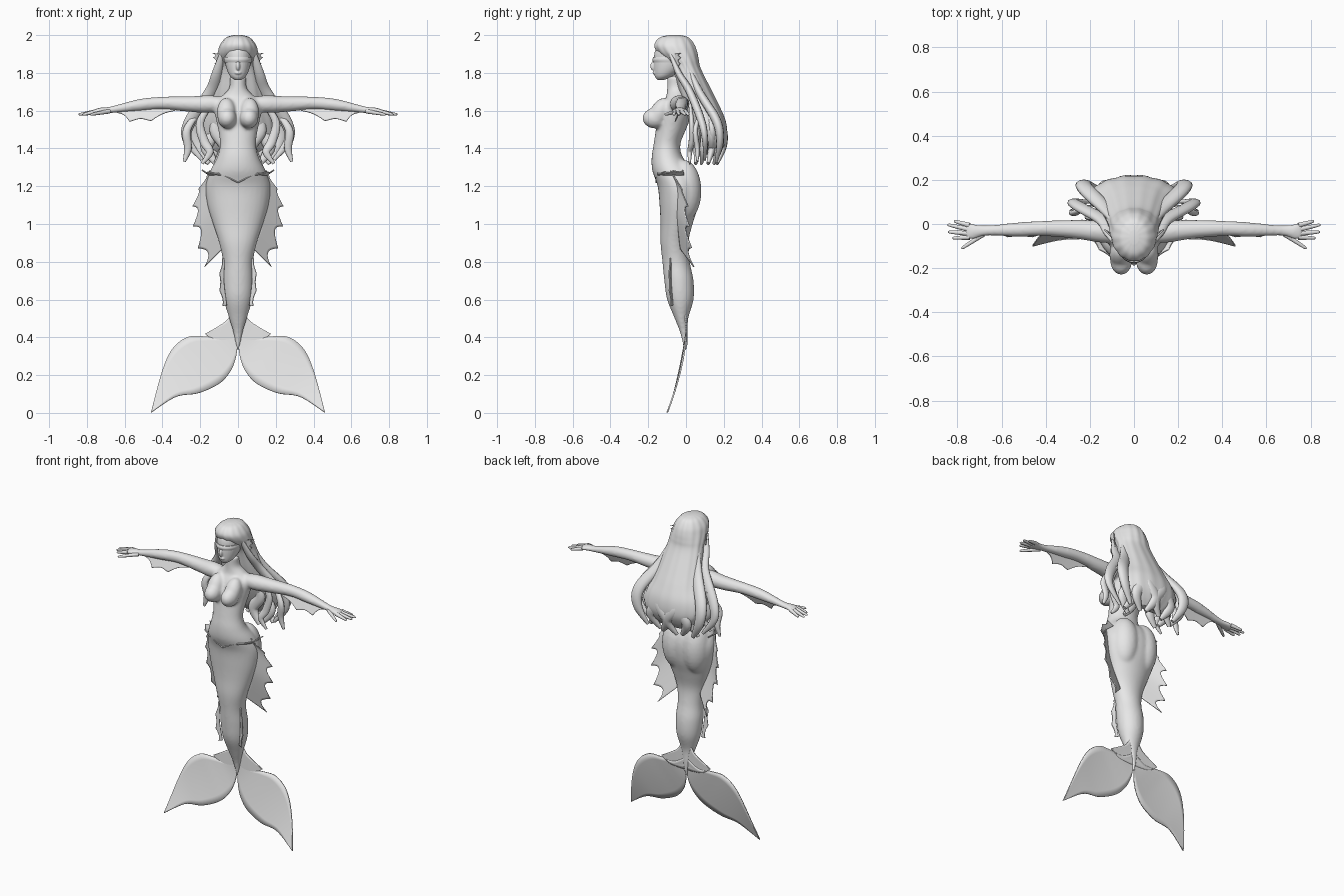
import bpy, bmesh, math
from mathutils import Vector, Matrix

cube = bpy.data.objects.get("Cube")
if cube:
    bpy.data.objects.remove(cube, do_unlink=True)

shade = .8
grey = bpy.data.materials.new("plain_grey")
grey.use_nodes = True
grey.diffuse_color = (shade, shade, shade, 1)
for node in grey.node_tree.nodes:
    if node.type == 'BSDF_PRINCIPLED':
        node.inputs["Base Color"].default_value = grey.diffuse_color
X, Z = Vector((1, 0, 0)), Vector((0, 0, 1))


def spline(rows, count):
    """Resample rows of numbers evenly along a smooth spline."""
    rows = [Vector(row) for row in rows]
    last = len(rows) - 1
    result = []
    for i in range(count):
        place = i / (count - 1) * last
        k = min(int(place), last - 1)
        f = place - k
        b, c = rows[k], rows[k + 1]
        before = (c - rows[max(k - 1, 0)]) / 2
        after = (rows[min(k + 2, last)] - b) / 2
        smooth = f * f * (3 - 2 * f)
        result.append(b.lerp(c, smooth) + before * f * (1 - f) ** 2 - after * f * f * (1 - f))
    return result


def sweep(bm, rows, ref=X, axis=None, sides=16, step=5, ripple=0, waves=1):
    """Closed skin along rows of x, y, z, radius along ref, other radius."""
    points = spline(rows, (len(rows) - 1) * step + 1)
    mids = [Vector(point[:3]) for point in points]
    rings = []
    for i, (point, mid) in enumerate(zip(points, mids)):
        ahead, behind = mids[min(i + 1, len(mids) - 1)], mids[max(i - 1, 0)]
        tangent = axis or (ahead - behind).normalized()
        u = (ref - tangent * ref.dot(tangent)).normalized()
        v = tangent.cross(u)
        ring = []
        for j in range(sides):
            a = math.tau * j / sides
            swell = 1 + ripple * math.cos(waves * a)
            offset = u * point[3] * math.cos(a) + v * point[4] * math.sin(a)
            ring.append(bm.verts.new(mid + offset * swell))
        rings.append(ring)
    for lower, upper in zip(rings, rings[1:]):
        for j in range(sides):
            n = (j + 1) % sides
            bm.faces.new((lower[j], lower[n], upper[n], upper[j]))
    bm.faces.new(rings[0])
    bm.faces.new(rings[-1])


def column(bm, rows, **options):
    """Upright skin from rows of height, half width, front y, back y."""
    rows = [(0, (front + back) / 2, z, width, (back - front) / 2) for z, width, front, back in rows]
    sweep(bm, rows, axis=Z, **options)


def ball(bm, centre, radii, tilt=0):
    matrix = Matrix.Translation(centre) @ Matrix.Rotation(tilt, 4, 'X') @ Matrix.Diagonal((*radii, 1))
    bmesh.ops.create_uvsphere(bm, u_segments=24, v_segments=16, radius=1, matrix=matrix)


def sheet(bm, root, edge, across=8):
    """Membrane between two edges with equally many points."""
    grid = []
    for inner, outer in zip(root, edge):
        grid.append([bm.verts.new(inner.lerp(outer, j / across)) for j in range(across + 1)])
    for row, following in zip(grid, grid[1:]):
        for j in range(across):
            bm.faces.new((row[j], row[j + 1], following[j + 1], following[j]))


def mirror(bm):
    copy = bmesh.ops.duplicate(bm, geom=bm.verts[:] + bm.edges[:] + bm.faces[:])["geom"]
    verts = [item for item in copy if isinstance(item, bmesh.types.BMVert)]
    bmesh.ops.scale(bm, vec=(-1, 1, 1), verts=verts)


def finish(bm, name, voxel=0, thick=0, soften=4):
    bmesh.ops.remove_doubles(bm, verts=bm.verts[:], dist=.0001)
    bmesh.ops.recalc_face_normals(bm, faces=bm.faces[:])
    mesh = bpy.data.meshes.new(name)
    bm.to_mesh(mesh)
    bm.free()
    mesh.materials.append(grey)
    obj = bpy.data.objects.new(name, mesh)
    bpy.context.scene.collection.objects.link(obj)
    bpy.ops.object.select_all(action='DESELECT')
    obj.select_set(True)
    bpy.context.view_layer.objects.active = obj
    bpy.ops.object.shade_smooth_by_angle(angle=math.radians(50))
    if voxel:
        remesh = obj.modifiers.new("blend", 'REMESH')
        remesh.mode, remesh.voxel_size, remesh.use_smooth_shade = 'VOXEL', voxel, True
        smooth = obj.modifiers.new("soften", 'SMOOTH')
        smooth.factor, smooth.iterations = .5, soften
    if thick:
        solid = obj.modifiers.new("thickness", 'SOLIDIFY')
        solid.thickness, solid.offset = thick, 0


def fin(name, root, lean, teeth):
    """Scalloped fins from rows of x, y, z, reach, leaning one way."""
    count = teeth * 8 + 1
    rows = spline(root, count)
    inner = [Vector(row[:3]) for row in rows]
    outer = []
    for i, row in enumerate(rows):
        scallop = 1 - .35 * abs(math.sin(math.pi * teeth * i / (count - 1)))
        outer.append(inner[i] + Vector(lean) * row[3] * scallop)
    bm = bmesh.new()
    sheet(bm, inner, outer)
    mirror(bm)
    finish(bm, name, thick=.006)


# Body: arms, bust and hips on both sides, then torso running into the tail
bm = bmesh.new()
sweep(bm, [(.09, -.04, 1.64, .035, .045), (.15, -.035, 1.635, .047, .05),
           (.25, -.025, 1.635, .042, .044), (.4, -.02, 1.64, .034, .035),
           (.52, -.025, 1.63, .032, .033), (.67, -.03, 1.605, .018, .024),
           (.73, -.034, 1.6, .016, .037), (.765, -.034, 1.592, .012, .038)], ref=Z)
ball(bm, (.058, -.165, 1.56), (.05, .066, .054))
ball(bm, (.062, -.14, 1.59), (.05, .05, .085), tilt=-.5)
ball(bm, (.07, -.012, 1.175), (.088, .094, .165))
mirror(bm)
column(bm, [(1.78, .045, -.1, -.01), (1.72, .047, -.1, 0), (1.675, .088, -.105, .015),
            (1.64, .13, -.125, .03), (1.58, .122, -.15, .03), (1.5, .105, -.16, 0),
            (1.42, .095, -.172, -.03), (1.35, .112, -.182, -.015), (1.28, .148, -.178, .05),
            (1.2, .172, -.15, .074), (1.1, .162, -.14, .066), (1, .132, -.135, .035),
            (.9, .1, -.135, .012), (.8, .08, -.125, .02), (.7, .083, -.115, .04),
            (.6, .075, -.1, .04), (.5, .047, -.06, .012), (.42, .024, -.03, .01),
            (.33, .008, -.011, .007)], sides=32)
finish(bm, "body_and_tail", voxel=.008, soften=9)

# Fingers and thumbs, each a tapered path from base to tip
bm = bmesh.new()
digits = [((.745, -.006), (.815, .013)), ((.745, -.025), (.845, -.003)), ((.745, -.043), (.843, -.036)),
          ((.745, -.06), (.822, -.064)), ((.68, -.045), (.782, -.112))]
for base, tip in digits:
    rows = []
    for part, radius in ((0, .012), (.45, .01), (.9, .007), (1, .002)):
        x, y = Vector(base).lerp(Vector(tip), part)
        rows.append((x, y, 1.597 - .018 * part, radius, radius))
    sweep(bm, rows, ref=Z, sides=10)
mirror(bm)
finish(bm, "fingers")

# Head with nose and lips
bm = bmesh.new()
column(bm, [(1.763, .018, -.152, -.115), (1.782, .042, -.165, -.07), (1.82, .06, -.17, -.02),
            (1.87, .071, -.17, .02), (1.92, .072, -.163, .03), (1.97, .045, -.135, 0)], sides=32)
ball(bm, (0, -.172, 1.836), (.011, .018, .025))
ball(bm, (0, -.165, 1.8), (.019, .012, .009))
finish(bm, "head", voxel=.004)

# Band across the eyes
bm = bmesh.new()
column(bm, [(1.856, .072, -.174, 0), (1.87, .075, -.178, 0), (1.884, .074, -.173, 0)], sides=32)
finish(bm, "eye_band")

# Main mass of hair, gently furrowed
bm = bmesh.new()
column(bm, [(2, .02, -.09, -.03), (1.987, .062, -.14, .015), (1.95, .093, -.168, .045),
            (1.91, .105, -.153, .06), (1.87, .111, -.11, .068), (1.82, .116, -.07, .08),
            (1.7, .14, -.04, .14), (1.62, .16, -.015, .18), (1.54, .19, .015, .212),
            (1.46, .19, .05, .218), (1.4, .15, .08, .195), (1.36, .09, .12, .165)],
       sides=72, ripple=.015, waves=14)
finish(bm, "hair_mass")

# Loose locks, tapered at both ends: long side curls, then a ragged hem
locks = [
    (.03, [(.08, -.09, 1.92), (.112, -.04, 1.8), (.145, .02, 1.7), (.25, .08, 1.55), (.27, .1, 1.45), (.19, .1, 1.34)]),
    (.034, [(.08, 0, 1.86), (.13, .07, 1.7), (.22, .16, 1.55), (.22, .18, 1.44), (.16, .16, 1.33)]),
    (.022, [(.13, .02, 1.65), (.2, .03, 1.54), (.18, .03, 1.44), (.15, .02, 1.38), (.19, .02, 1.32)]),
    (.02, [(.2, .08, 1.6), (.27, .05, 1.5), (.265, .06, 1.4), (.285, .06, 1.33)]),
]
for i in range(5):
    a = math.radians(80 - i * 33)
    x, y = .15 * math.cos(a), .12 + .075 * math.sin(a)
    drift = .025 * (-1) ** i
    locks.append((.033, [(x * .9, y * .8, 1.6), (x + drift, y, 1.5), (x - drift, y, 1.41), (x + drift, y * .85, 1.32)]))
bm = bmesh.new()
for size, path in locks:
    rows = []
    for i, point in enumerate(path):
        k = size * (.1 + math.sin(math.pi * (i + .3) / (len(path) - .5)) ** .7)
        rows.append((*point, k, k * .65))
    sweep(bm, rows, sides=12, step=6)
mirror(bm)
finish(bm, "hair_locks")

# Membranes at the ears, forearms, hips, waist and lower tail
fin("ear_fins", [(.09, -.07, 1.9, .05), (.09, -.06, 1.82, .03)], (.9, .9, .1), 3)
fin("forearm_fins", [(.33, -.03, 1.61, .01), (.5, -.03, 1.61, .085), (.64, -.03, 1.6, .01)], (.3, -.4, -.95), 3)
fin("hip_fins", [(.13, -.09, 1.29, .05), (.16, -.05, 1.2, .1), (.135, -.05, 1.05, .13),
                 (.08, -.03, .87, .13)], (.75, .55, -.75), 5)
fin("waist_frill", [(.09, -.15, 1.26, .02), (.15, -.09, 1.26, .04), (.15, -.01, 1.26, .055)], (.75, -.1, .5), 3)
fin("tail_fins", [(.07, -.08, .82, .015), (.075, -.08, .7, .03), (.06, -.07, .57, .025)], (.9, -.4, -.2), 3)

# Raised rim where the tail meets the belly
bm = bmesh.new()
sweep(bm, [(0, -.156, 1.22, .004, .006), (.06, -.153, 1.25, .005, .007),
           (.11, -.125, 1.27, .006, .007), (.15, -.07, 1.28, .004, .004)], ref=Z, sides=8)
mirror(bm)
finish(bm, "tail_rim")


# Flukes, swept forward towards the tips, with a small fin above each
def swept(outline):
    return [Vector((x, -.1 * max(0, 1 - z / .42) ** 1.6, z)) for x, z in spline(outline, 33)]


bm = bmesh.new()
sheet(bm, swept([(0, .45), (.09, .4), (.18, .405), (.27, .4), (.35, .335), (.405, .21), (.46, .002)]),
      swept([(.002, .36), (.012, .29), (.04, .22), (.1, .155), (.21, .105), (.33, .085), (.46, .002)]))
sheet(bm, swept([(.035, .53), (.06, .49), (.11, .455), (.175, .418)]),
      swept([(0, .37), (.05, .37), (.12, .38), (.175, .418)]))
mirror(bm)
finish(bm, "flukes", thick=.008)
